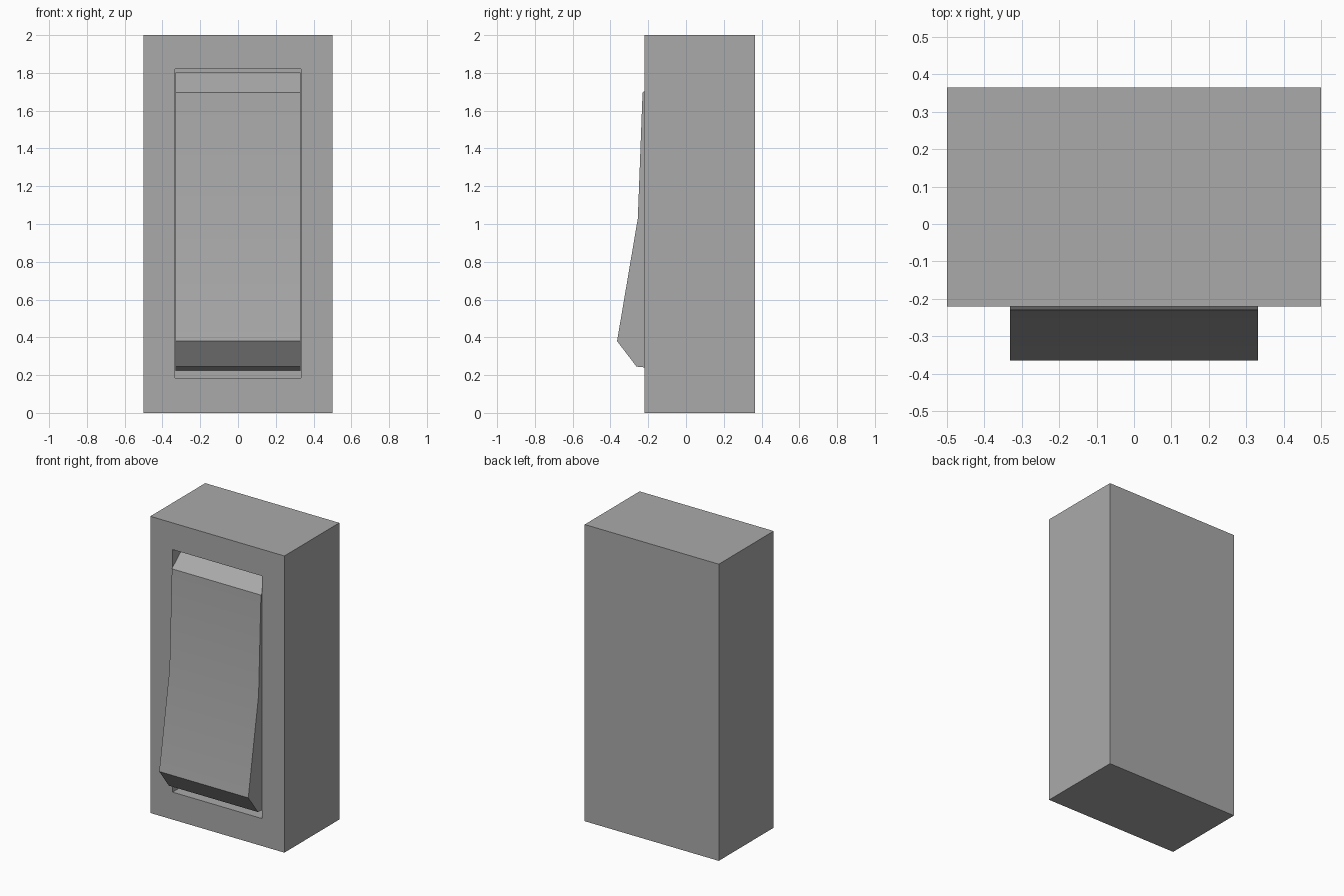
import bpy
import bmesh

default = bpy.data.objects.get("Cube")
if default:
    bpy.data.objects.remove(default, do_unlink=True)

# Single grey plastic
GREY = (0.40, 0.40, 0.40, 1.0)
grey = bpy.data.materials.new("grey_plastic")
grey.use_nodes = True
grey.diffuse_color = GREY
grey.node_tree.nodes["Principled BSDF"].inputs["Base Color"].default_value = GREY


def finish(name, bm):
    """Turn a bmesh into a flat-shaded grey object."""
    bmesh.ops.recalc_face_normals(bm, faces=bm.faces)
    mesh = bpy.data.meshes.new(name)
    bm.to_mesh(mesh)
    bm.free()
    mesh.materials.append(grey)
    obj = bpy.data.objects.new(name, mesh)
    bpy.context.collection.objects.link(obj)
    return obj


def ring(bm, half_x, y, z0, z1):
    """Rectangle of vertices in a plane facing the front."""
    return [bm.verts.new((x, y, z)) for x, z in
            ((-half_x, z0), (half_x, z0), (half_x, z1), (-half_x, z1))]


# Housing: closed box whose front opens into a shallow rectangular recess
bm = bmesh.new()
rings = [ring(bm, 0.5, 0.365, 0.0, 2.0),        # back
         ring(bm, 0.5, -0.22, 0.0, 2.0),        # front outer edge
         ring(bm, 0.334, -0.22, 0.185, 1.82),   # recess mouth
         ring(bm, 0.334, -0.06, 0.185, 1.82)]   # recess floor
bm.faces.new(rings[0])
bm.faces.new(rings[-1])
for a, b in zip(rings, rings[1:]):
    for i in range(4):
        j = (i + 1) % 4
        bm.faces.new((a[i], a[j], b[j], b[i]))
finish("housing", bm)

# Rocker: bent, tilted side profile (y, z) extruded across the width
profile = [(-0.05, 1.80), (-0.10, 1.803), (-0.23, 1.695), (-0.255, 1.03),
           (-0.365, 0.38), (-0.262, 0.245), (-0.05, 0.224)]
bm = bmesh.new()
half = 0.332
side = bm.faces.new([bm.verts.new((-half, y, z)) for y, z in profile])
extruded = bmesh.ops.extrude_face_region(bm, geom=[side], use_keep_orig=True)
bmesh.ops.translate(bm, vec=(2 * half, 0, 0),
                    verts=[v for v in extruded["geom"]
                           if isinstance(v, bmesh.types.BMVert)])
rocker = finish("rocker", bm)

# Soften only the shallow bend in the middle of the rocker
bpy.ops.object.select_all(action='DESELECT')
rocker.select_set(True)
bpy.context.view_layer.objects.active = rocker
bpy.ops.object.shade_smooth_by_angle(angle=0.35)
